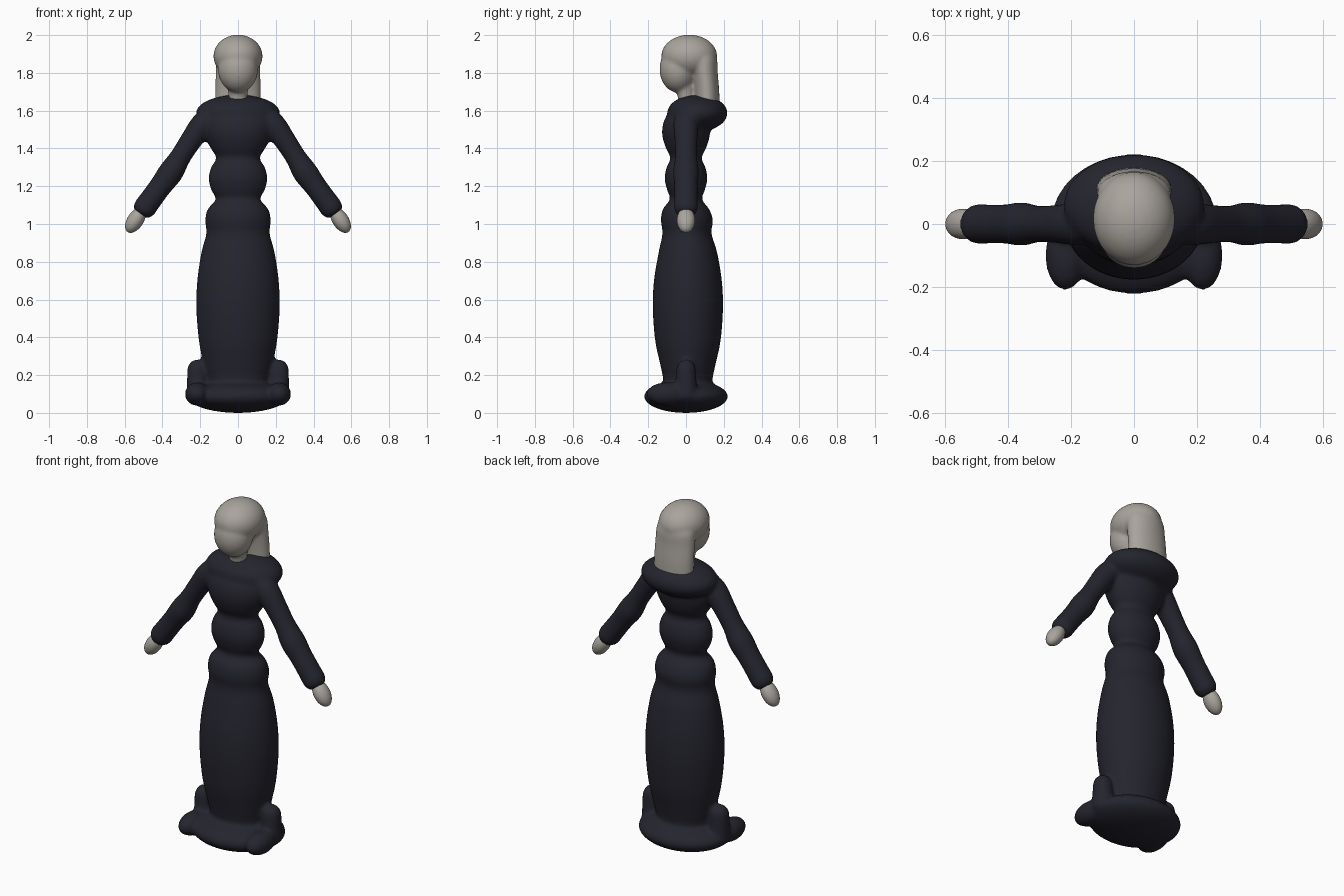
import bpy, bmesh, math
from mathutils import Vector, Matrix

cube = bpy.data.objects.get("Cube")
if cube:
    bpy.data.objects.remove(cube, do_unlink=True)


def material(name, rgb):
    m = bpy.data.materials.new(name)
    m.use_nodes = True
    m.diffuse_color = (*rgb, 1)
    m.node_tree.nodes["Principled BSDF"].inputs["Base Color"].default_value = (*rgb, 1)
    return m


dark = material("dark cloth", (0.018, 0.018, 0.028))
pale = material("pale stone", (0.40, 0.37, 0.335))


def ellipsoid(bm, centre, radii, tilt=0):
    mat = (Matrix.Translation(centre) @ Matrix.Rotation(tilt, 4, 'Y')
           @ Matrix.Diagonal((*radii, 1)))
    bmesh.ops.create_uvsphere(bm, u_segments=40, v_segments=24, radius=1, matrix=mat)


def spline(points, steps=6):
    """Smooth curve through tuples of any length."""
    pts = [Vector(p) for p in points]
    out = []
    for i in range(len(pts) - 1):
        a, b = pts[max(i - 1, 0)], pts[i]
        c, d = pts[i + 1], pts[min(i + 2, len(pts) - 1)]
        for k in range(steps):
            t = k / steps
            out.append(b + 0.5 * t * (c - a + t * (2 * a - 5 * b + 4 * c - d
                                                   + t * (3 * b - a - 3 * c + d))))
    return out + [pts[-1]]


def loft(bm, stations, sides=40):
    """Closed tube through (x, y, z, half width, half depth) stations."""
    curve = spline(stations)
    rings = []
    for i, s in enumerate(curve):
        step = curve[min(i + 1, len(curve) - 1)] - curve[max(i - 1, 0)]
        across = Vector((step[2], 0, -step[0])).normalized()
        ring = []
        for k in range(sides):
            a = math.tau * k / sides
            co = Vector(s[:3]) + across * s[3] * math.cos(a)
            co.y += s[4] * math.sin(a)
            ring.append(bm.verts.new(co))
        rings.append(ring)
    for r, q in zip(rings, rings[1:]):
        for k in range(sides):
            n = (k + 1) % sides
            bm.faces.new((r[k], r[n], q[n], q[k]))
    bm.faces.new(rings[0][::-1])
    bm.faces.new(rings[-1])


def finish(bm, name, mat, voxel=0, smoothing=0):
    bmesh.ops.recalc_face_normals(bm, faces=bm.faces)
    for f in bm.faces:
        f.smooth = True
    me = bpy.data.meshes.new(name)
    bm.to_mesh(me)
    bm.free()
    me.materials.append(mat)
    ob = bpy.data.objects.new(name, me)
    bpy.context.collection.objects.link(ob)
    if voxel:
        remesh = ob.modifiers.new("Blend", 'REMESH')
        remesh.mode = 'VOXEL'
        remesh.voxel_size = voxel
        remesh.use_smooth_shade = True
        soft = ob.modifiers.new("Soften", 'SMOOTH')
        soft.factor = 0.5
        soft.iterations = smoothing
    return ob


# Robe: skirt, waist and chest as one lofted column
robe = bmesh.new()
loft(robe, [(0, y, z, w, d) for z, w, y, d in (
    (0.08, 0.17, 0.01, 0.13), (0.17, 0.165, 0.01, 0.13),
    (0.25, 0.182, 0.01, 0.145), (0.38, 0.207, 0.01, 0.173),
    (0.55, 0.221, 0.01, 0.186), (0.7, 0.216, 0.01, 0.18),
    (0.85, 0.194, 0.01, 0.155), (0.95, 0.168, 0.005, 0.13),
    (1.02, 0.174, 0.005, 0.138), (1.08, 0.16, 0, 0.122),
    (1.13, 0.118, 0, 0.085), (1.18, 0.142, 0, 0.1),
    (1.24, 0.156, 0, 0.113), (1.3, 0.143, 0, 0.103),
    (1.35, 0.116, 0, 0.083), (1.41, 0.15, 0, 0.11),
    (1.48, 0.178, 0, 0.127), (1.55, 0.18, 0, 0.115),
    (1.62, 0.15, 0.01, 0.08))])

# Shoulder cape, pushed to the back
ellipsoid(robe, (0, 0.06, 1.587), (0.223, 0.16, 0.097))

# Hem disc
ellipsoid(robe, (0, 0, 0.087), (0.265, 0.222, 0.087))

for side in (1, -1):
    # Sleeve with elbow and cuff
    loft(robe, [(side * x, 0, z, r, r * 1.04) for x, z, r in (
        (0.13, 1.58, 0.05), (0.185, 1.53, 0.064), (0.25, 1.44, 0.058),
        (0.305, 1.355, 0.056), (0.355, 1.275, 0.066), (0.41, 1.2, 0.06),
        (0.465, 1.125, 0.06), (0.498, 1.08, 0.06), (0.517, 1.053, 0.042))])
    # Front lobe and upright knob on the hem
    ellipsoid(robe, (side * 0.217, -0.1, 0.1), (0.064, 0.11, 0.062))
    loft(robe, [(side * x, 0, z, r, r) for x, z, r in (
        (0.215, 0.08, 0.06), (0.215, 0.16, 0.056), (0.217, 0.22, 0.053))])
    ellipsoid(robe, (side * 0.217, 0, 0.225), (0.052, 0.052, 0.058))
finish(robe, "robe", dark, voxel=0.011, smoothing=8)

# Head: skull, face and neck
head = bmesh.new()
ellipsoid(head, (0, 0.017, 1.888), (0.13, 0.148, 0.114))
ellipsoid(head, (0, -0.04, 1.82), (0.106, 0.1, 0.125))
loft(head, [(0, -0.01, 1.74, 0.06, 0.06), (0, 0, 1.68, 0.05, 0.045),
            (0, 0.01, 1.58, 0.05, 0.045)])
# Hair falling behind the neck
loft(head, [(0, y, z, w, d) for z, w, y, d in (
    (1.6, 0.12, 0.112, 0.066), (1.7, 0.12, 0.11, 0.066),
    (1.8, 0.118, 0.1, 0.068), (1.87, 0.115, 0.09, 0.075),
    (1.91, 0.1, 0.08, 0.07))])
finish(head, "head_and_hair", pale, voxel=0.009, smoothing=6)

# Hands
for side, label in ((1, "left"), (-1, "right")):
    hand = bmesh.new()
    ellipsoid(hand, (side * 0.543, 0, 1.02), (0.043, 0.048, 0.075), -side * 0.58)
    finish(hand, label + "_hand", pale)
